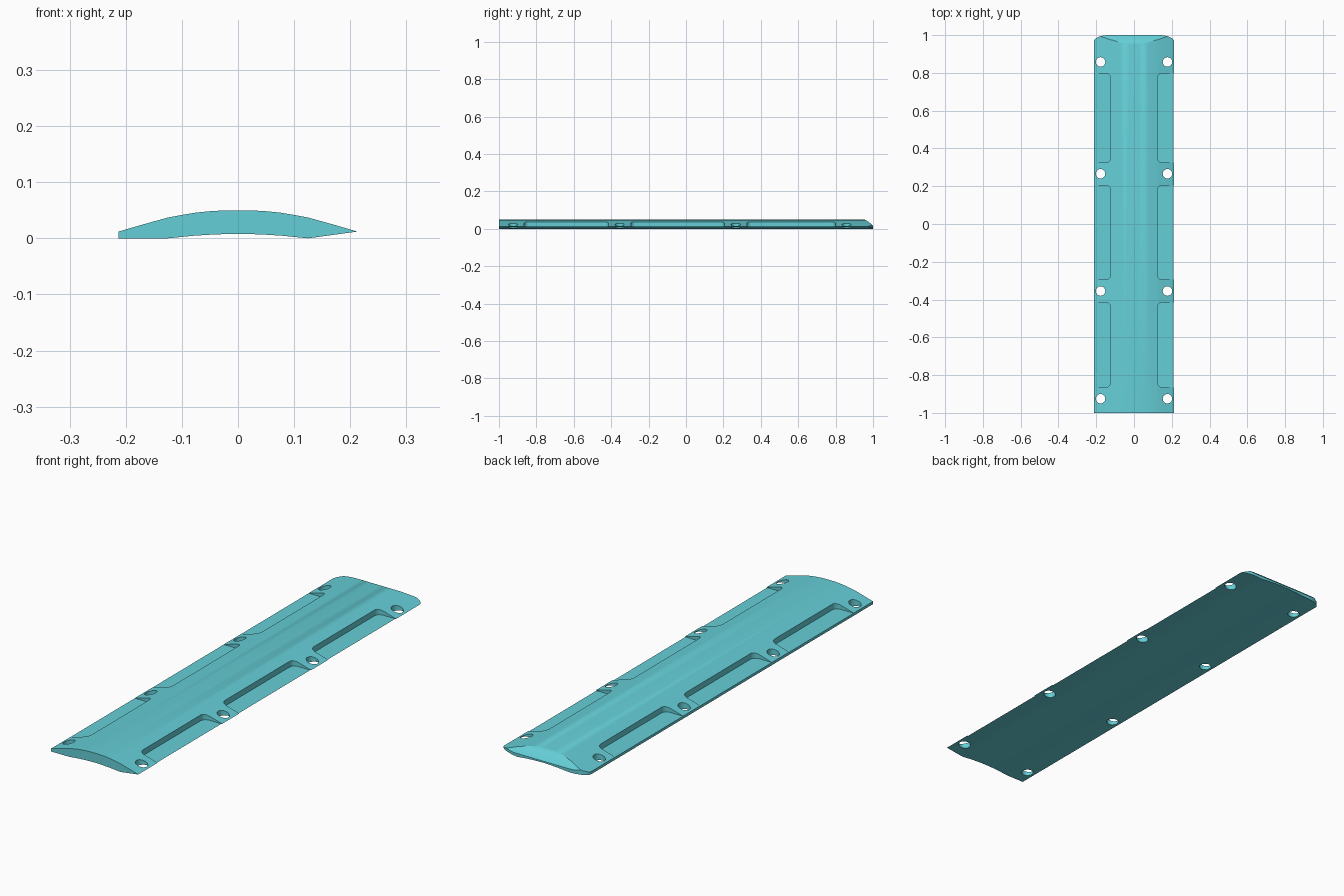
import bpy, bmesh, math
from mathutils import Vector

if "Cube" in bpy.data.objects:
    bpy.data.objects.remove(bpy.data.objects["Cube"])


def add_prism(bm, pts, direction):
    """Extrude a closed 3D polygon along a direction."""
    face = bm.faces.new([bm.verts.new(p) for p in pts])
    res = bmesh.ops.extrude_face_region(bm, geom=[face])
    moved = [g for g in res["geom"] if isinstance(g, bmesh.types.BMVert)]
    bmesh.ops.translate(bm, verts=moved, vec=Vector(direction))


def make_object(name, bm):
    bmesh.ops.recalc_face_normals(bm, faces=bm.faces)
    mesh = bpy.data.meshes.new(name)
    bm.to_mesh(mesh)
    bm.free()
    obj = bpy.data.objects.new(name, mesh)
    bpy.context.collection.objects.link(obj)
    return obj


def boolean(target, cutter, operation):
    cutter.hide_render = True
    mod = target.modifiers.new("cut", "BOOLEAN")
    mod.operation, mod.solver, mod.object = operation, "EXACT", cutter
    bpy.context.view_layer.objects.active = target
    bpy.ops.object.modifier_apply(modifier=mod.name)
    bpy.data.objects.remove(cutter)


# Arched plate: half profile mirrored, extruded along y
top = [(0.213, 0.012), (0.17, 0.0245), (0.125, 0.037), (0.10, 0.0417),
       (0.075, 0.0458), (0.05, 0.0483), (0.025, 0.0497), (0, 0.05)]
under = [(0, 0.008), (0.04, 0.007), (0.08, 0.0045), (0.125, 0), (0.213, 0)]
half = top + under
section = top + [(-x, z) for x, z in reversed(top[:-1])]
section += [(-x, z) for x, z in reversed(under[1:])] + under[:-1]
bm = bmesh.new()
add_prism(bm, [(x, -1, z) for x, z in section], (0, 2.05, 0))
plate = make_object("arched_plate", bm)

# Plan outline with rounded far corners
arc = [(0.133 + 0.08 * math.cos(a), 0.965 + 0.035 * math.sin(a))
       for a in [math.pi / 2 * i / 8 for i in range(9)]]
right = [(0.213, 0.93)] + arc
right[0] = (0.2135, 0.93)
outline = [(0.2135, -1.1)] + right + [(-x, y) for x, y in reversed(right)] + [(-0.2135, -1.1)]
bm = bmesh.new()
add_prism(bm, [(x, y, -0.1) for x, y in outline], (0, 0, 0.3))
boolean(plate, make_object("outline_cutter", bm), "INTERSECT")

# Sloped far end
slope = [(0.94, 0.0515), (0.957, 0.0485), (0.972, 0.04), (0.987, 0.028), (1.001, 0.014), (1.1, 0.014), (1.1, 0.1), (0.94, 0.1)]
bm = bmesh.new()
add_prism(bm, [(-0.4, y, z) for y, z in slope], (0.8, 0, 0))
boolean(plate, make_object("slope_cutter", bm), "DIFFERENCE")

# Edge pockets with rounded inner corners
bm = bmesh.new()
r = 0.025
for y0, y1 in [(-0.865, -0.415), (-0.295, 0.205), (0.325, 0.798)]:
    shape = [(0.25, y0)]
    for cy, start in [(y0 + r, 1.5 * math.pi), (y1 - r, math.pi)]:
        for i in range(7):
            a = start - math.pi / 2 * i / 6
            shape.append((0.125 + r + r * math.cos(a), cy + r * math.sin(a)))
    shape.append((0.25, y1))
    for s in (1, -1):
        add_prism(bm, [(s * x, y, 0.0115) for x, y in shape], (0, 0, 0.1))
boolean(plate, make_object("pocket_cutter", bm), "DIFFERENCE")

# Fixing holes
bm = bmesh.new()
for y in (-0.925, -0.355, 0.266, 0.858):
    for s in (1, -1):
        ring = [(s * 0.177 + 0.025 * math.cos(a), y + 0.025 * math.sin(a), -0.05)
                for a in [2 * math.pi * i / 32 for i in range(32)]]
        add_prism(bm, ring, (0, 0, 0.2))
boolean(plate, make_object("hole_cutter", bm), "DIFFERENCE")

# Teal finish and smooth shading
mat = bpy.data.materials.new("teal")
mat.diffuse_color = (0.13, 0.62, 0.68, 1)
mat.use_nodes = True
mat.node_tree.nodes["Principled BSDF"].inputs["Base Color"].default_value = mat.diffuse_color
plate.data.materials.clear()
plate.data.materials.append(mat)
plate.select_set(True)
bpy.context.view_layer.objects.active = plate
bpy.ops.object.shade_smooth_by_angle(angle=math.radians(30))
